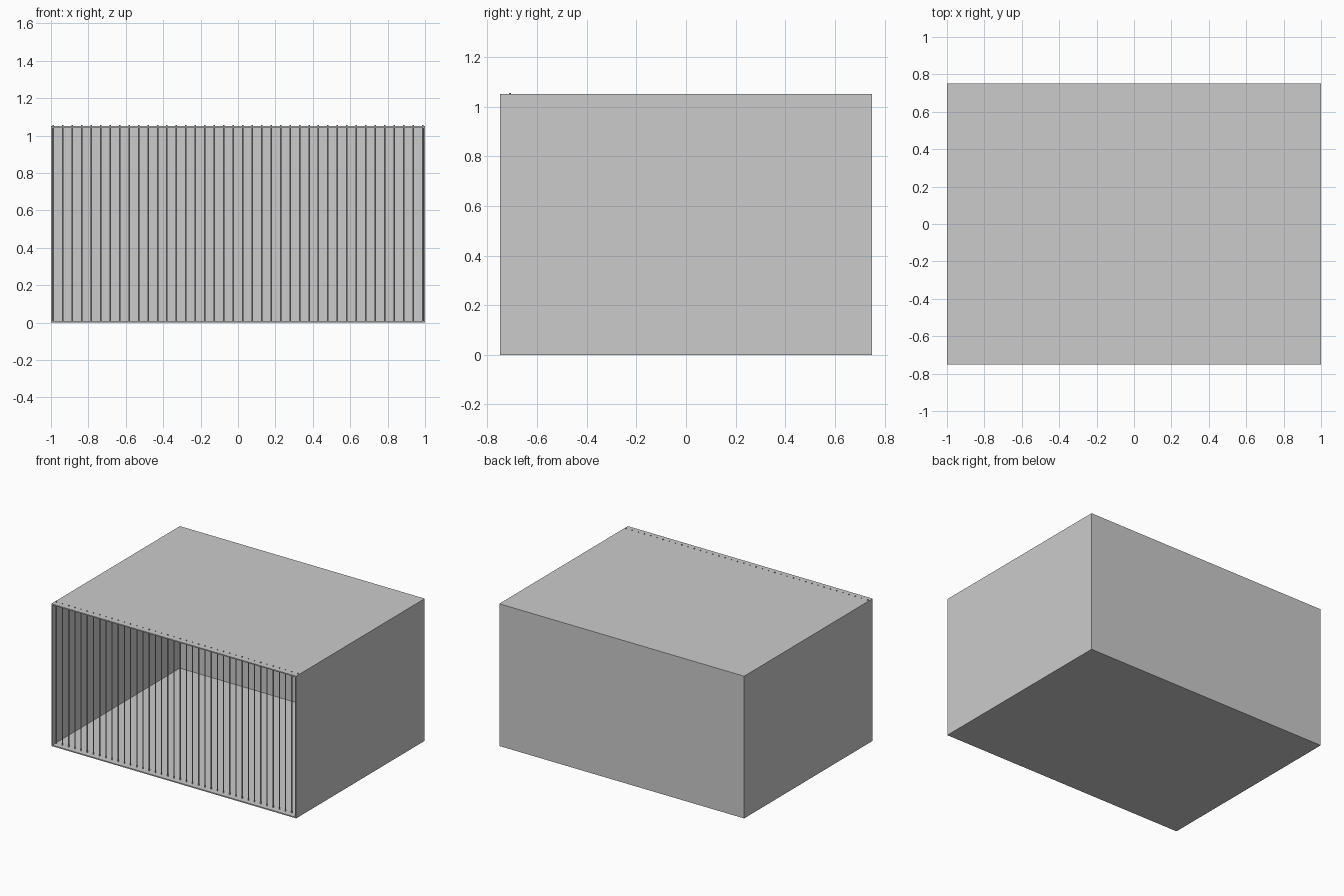
import bpy, bmesh
from mathutils import Matrix

if "Cube" in bpy.data.objects:
    bpy.data.objects.remove(bpy.data.objects["Cube"])

W, D, H, T = 2.0, 1.5, 1.05, 0.012   # outer size and wall thickness


def finish(bm, name):
    bmesh.ops.recalc_face_normals(bm, faces=bm.faces)
    mesh = bpy.data.meshes.new(name)
    bm.to_mesh(mesh)
    bm.free()
    obj = bpy.data.objects.new(name, mesh)
    bpy.context.collection.objects.link(obj)
    return obj


# Box shell: outer cuboid, front face inset to a rim and pushed to the back wall
bm = bmesh.new()
bmesh.ops.create_cube(bm, size=1, matrix=Matrix.Translation((0, 0, H / 2)) @ Matrix.Diagonal((W, D, H, 1)))
bm.normal_update()
front = next(f for f in bm.faces if f.normal.y < -0.9)
bmesh.ops.inset_region(bm, faces=[front], thickness=T)
cavity = bmesh.ops.extrude_discrete_faces(bm, faces=[front])["faces"][0]
bmesh.ops.translate(bm, verts=cavity.verts, vec=(0, D - T, 0))
finish(bm, "box_shell")

# Row of thin vertical bars behind the open front, tips poking through the roof
COUNT, SPAN, R = 40, 0.987, 0.004
Z0, Z1 = 0.006, H + 0.005
bm = bmesh.new()
for i in range(COUNT):
    x = -SPAN + 2 * SPAN * i / (COUNT - 1)
    bmesh.ops.create_cone(bm, cap_ends=True, segments=12, radius1=R, radius2=R, depth=Z1 - Z0,
                          matrix=Matrix.Translation((x, -0.71, (Z0 + Z1) / 2)))
bars = finish(bm, "front_bars")
bpy.context.view_layer.objects.active = bars
bars.select_set(True)
bpy.ops.object.shade_smooth_by_angle()
